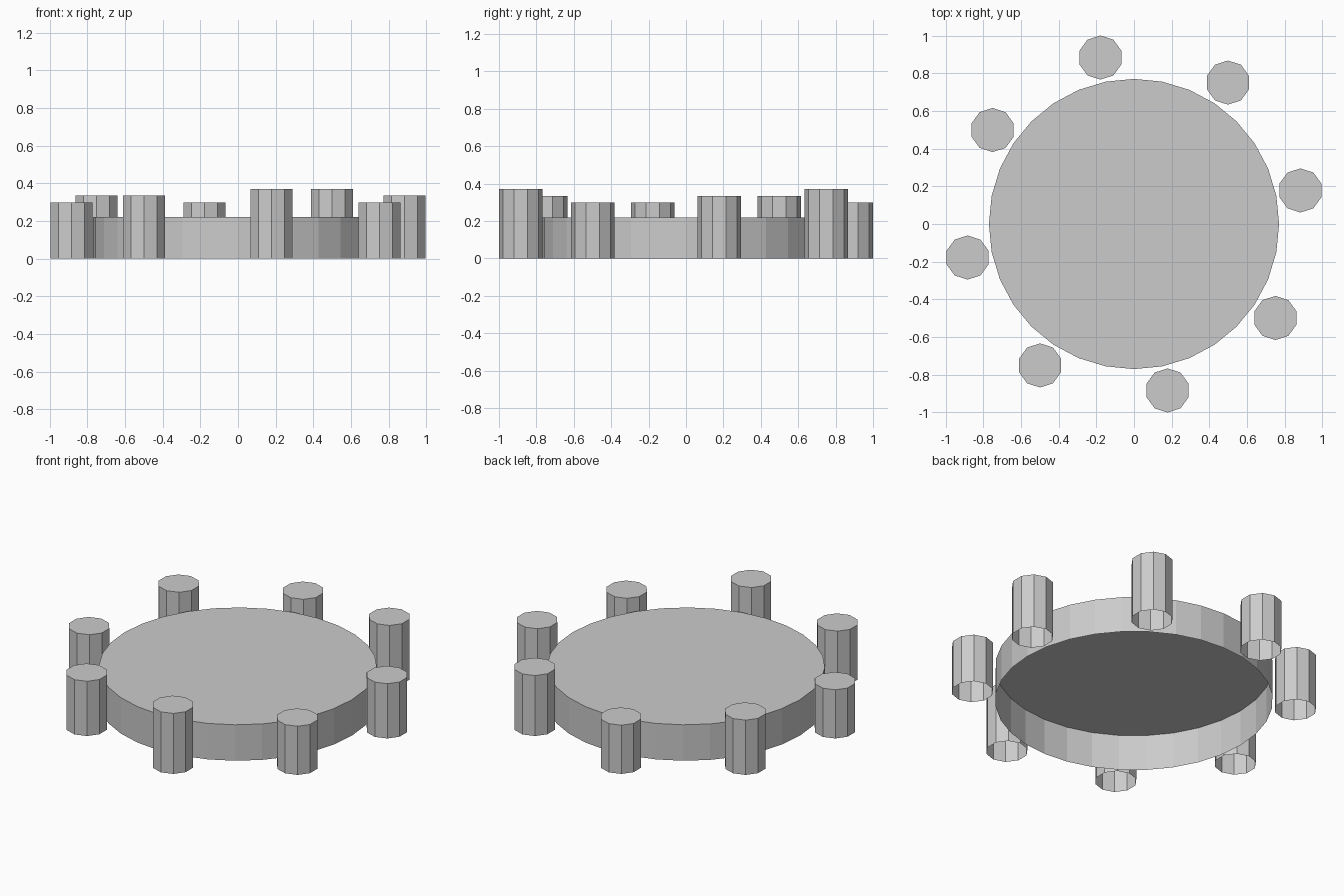
import bpy, bmesh, math

if "Cube" in bpy.data.objects:
    bpy.data.objects.remove(bpy.data.objects["Cube"])

grey = bpy.data.materials.new("light_grey")
grey.diffuse_color = (0.6, 0.6, 0.6, 1)
grey.use_nodes = True
grey.node_tree.nodes["Principled BSDF"].inputs["Base Color"].default_value = grey.diffuse_color


def open_drum(name, x, y, radius, height, sides):
    """Flat-shaded drum with a closed top and an open bottom, standing on z = 0."""
    bm = bmesh.new()
    bmesh.ops.create_cone(bm, cap_ends=True, segments=sides,
                          radius1=radius, radius2=radius, depth=height)
    bottom = [f for f in bm.faces if f.normal.z < -0.9]
    bmesh.ops.delete(bm, geom=bottom, context='FACES_ONLY')
    bmesh.ops.translate(bm, verts=bm.verts, vec=(0, 0, height / 2))
    mesh = bpy.data.meshes.new(name)
    bm.to_mesh(mesh)
    bm.free()
    mesh.materials.append(grey)
    obj = bpy.data.objects.new(name, mesh)
    obj.location = (x, y, 0)
    bpy.context.collection.objects.link(obj)
    return obj


# Central platform
open_drum("platform", 0, 0, 0.77, 0.22, 32)

# Ring of pillars whose heights cycle through three steps
for i in range(8):
    a = math.radians(191.4 + 45 * i)
    open_drum(f"pillar_{i + 1}", 0.901 * math.cos(a), 0.901 * math.sin(a),
              0.117, (0.298, 0.335, 0.37)[i % 3], 10)
